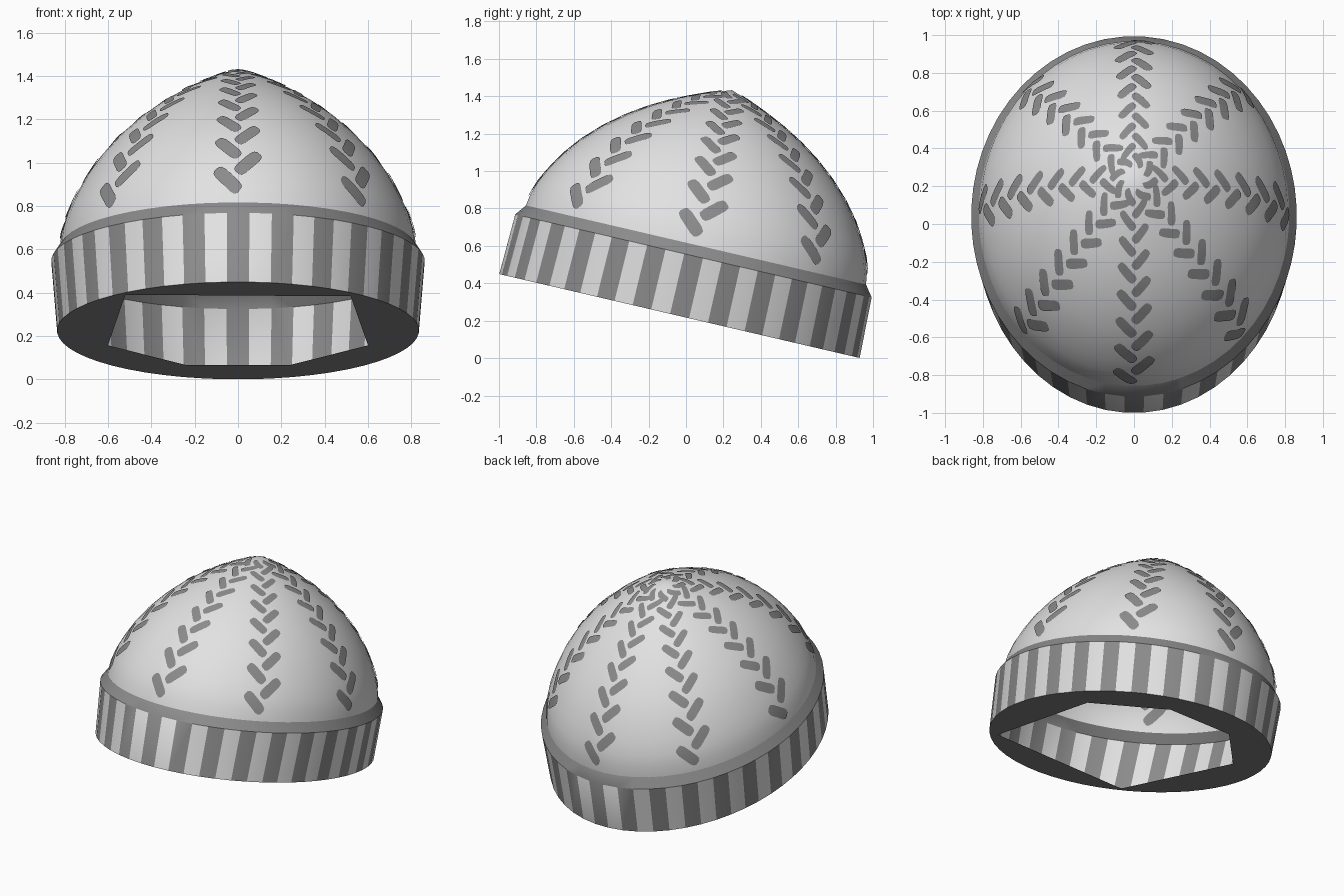
import bpy, bmesh, math
from mathutils import Vector, Matrix

if "Cube" in bpy.data.objects:
    bpy.data.objects.remove(bpy.data.objects["Cube"])

# Whole hat is built upright, then tipped backwards
TILT = Matrix.Translation((0, -0.035, 0.225)) @ Matrix.Rotation(math.radians(-13.1), 4, 'X')
STRIPES = 28
N = STRIPES * 2
XR = 0.88  # dome width / depth ratio


def material(name, v):
    m = bpy.data.materials.new(name)
    m.diffuse_color = (v, v, v, 1)
    m.use_nodes = True
    m.node_tree.nodes["Principled BSDF"].inputs["Base Color"].default_value = m.diffuse_color
    return m


WHITE = material("off white", 0.76)
GREY = material("mid grey", 0.26)


def finish(name, bm, mats, smooth=True):
    me = bpy.data.meshes.new(name)
    bm.to_mesh(me)
    bm.free()
    me.transform(TILT)
    for m in mats:
        me.materials.append(m)
    ob = bpy.data.objects.new(name, me)
    bpy.context.collection.objects.link(ob)
    if smooth:
        bpy.ops.object.select_all(action='DESELECT')
        ob.select_set(True)
        bpy.context.view_layer.objects.active = ob
        bpy.ops.object.shade_smooth_by_angle(angle=math.radians(35))
    return ob


def even_angles(n):
    """Ellipse angles spaced by equal arc length, a cell centred on the front."""
    M = 4000
    length = [0.0]
    for i in range(M):
        a = -math.pi / 2 + 2 * math.pi * (i + 0.5) / M
        length.append(length[-1] + math.hypot(0.85 * math.sin(a), 0.985 * math.cos(a)))
    out, j = [], 0
    for i in range(n):
        want = length[-1] * (i + 0.5) / n
        while length[j] < want:
            j += 1
        out.append(-math.pi / 2 + 2 * math.pi * j / M)
    return out


ANGLES = even_angles(N)


def ring(bm, rx, ry, z):
    return [bm.verts.new((rx * math.cos(a), ry * math.sin(a), z)) for a in ANGLES]


def skin(bm, lo, up, rule=lambda i: 0):
    for i in range(N):
        j = (i + 1) % N
        bm.faces.new((lo[i], lo[j], up[j], up[i])).material_index = rule(i)


# Dome profile, apex first (radius, height)
PROFILE = [(0, 1.24), (0.1, 1.205), (0.2, 1.164), (0.31, 1.113), (0.42, 1.052),
           (0.525, 0.982), (0.63, 0.897), (0.725, 0.802), (0.8, 0.708),
           (0.86, 0.61), (0.9, 0.53), (0.925, 0.455), (0.935, 0.39)]

# Dome
bm = bmesh.new()
rings = [ring(bm, r * XR, r, z) for r, z in PROFILE[:0:-1]]
for lo, up in zip(rings, rings[1:]):
    skin(bm, lo, up)
tip = bm.verts.new((0, 0, PROFILE[0][1]))
for i in range(N):
    bm.faces.new((rings[-1][i], rings[-1][(i + 1) % N], tip))
finish("dome", bm, [WHITE])

# Ribbed cuff with plain bevelled upper edge
bm = bmesh.new()
foot = ring(bm, 0.835, 0.991, 0)
shoulder = ring(bm, 0.862, 0.98, 0.33)
lip = ring(bm, 0.935 * XR, 0.935, 0.39)
skin(bm, foot, shoulder, lambda i: 1 if i % 2 == 0 else 0)
# cell 0 lies just past the front centre cell (cell N-1)
for f in bm.faces:
    f.material_index = 1 - f.material_index
skin(bm, shoulder, lip, lambda i: 1)
finish("cuff", bm, [WHITE, GREY])

# Underside with six-sided opening
bm = bmesh.new()
outer = ring(bm, 0.835, 0.991, 0)
inner = [bm.verts.new((x, y, 0)) for x, y in
         [(-0.52, -0.73), (0.52, -0.7), (0.6, 0.3), (0.24, 0.7), (-0.24, 0.7), (-0.6, 0.3)]]
edges = [bm.edges.new((loop[i - 1], loop[i])) for loop in (outer, inner) for i in range(len(loop))]
bmesh.ops.triangle_fill(bm, use_beauty=True, edges=edges, normal=(0, 0, -1))
for f in bm.faces:
    f.normal_update()
    if f.normal.z > 0:
        f.normal_flip()
finish("underside", bm, [GREY], smooth=False)

# Stitches: short slanted dashes laid on the dome, both outside and inside
STEPS = [math.dist(a, b) for a, b in zip(PROFILE, PROFILE[1:])]
TOTAL = sum(STEPS)


def along(d):
    """Radius and height at distance d down from the tip."""
    d = max(d, 0.002)
    for (r0, z0), (r1, z1), s in zip(PROFILE, PROFILE[1:], STEPS):
        if d <= s:
            return r0 + (r1 - r0) * d / s, z0 + (z1 - z0) * d / s
        d -= s
    return PROFILE[-1]


def on_dome(a, d):
    r, z = along(d)
    return Vector((XR * r * math.cos(a), r * math.sin(a), z))


def lifted(a, d, h):
    p = on_dome(a, d)
    n = (on_dome(a + 0.01, d) - p).cross(on_dome(a, d - 0.01) - p)
    return p + n.normalized() * h


def dash(bm, seam, d0, side, k, h):
    half, w = 0.088 * k, 0.037 * k
    rows = []
    for t in (-1, -0.9, -0.6, -0.2, 0.2, 0.6, 0.9, 1):
        width = w * (1 if abs(t) <= 0.6 else 0.8 if abs(t) < 1 else 0.4)
        row = []
        for q in (-1, 0, 1):
            c = 0.7071
            u = side * 0.056 * k + side * c * t * half + c * q * width
            v = c * t * half - side * c * q * width
            d = max(d0 - v, 0.012)
            r = along(d)[0]
            row.append(bm.verts.new(lifted(seam + u / max(r, 0.12), d, h)))
        rows.append(row)
    for lo, up in zip(rows, rows[1:]):
        for i in range(2):
            quad = (lo[i], lo[i + 1], up[i + 1], up[i])
            bm.faces.new(quad if h > 0 else quad[::-1])


for name, h in (("outer_stitches", 0.005), ("inner_stitches", -0.006)):
    bm = bmesh.new()
    for s in range(8):
        d, side = TOTAL - 0.115, -1
        while d > 0.06:
            k = 0.58 + 0.42 * d / TOTAL
            dash(bm, s * math.pi / 4, d, side, k, h)
            d -= 0.1 * k
            side = -side
    finish(name, bm, [GREY])
